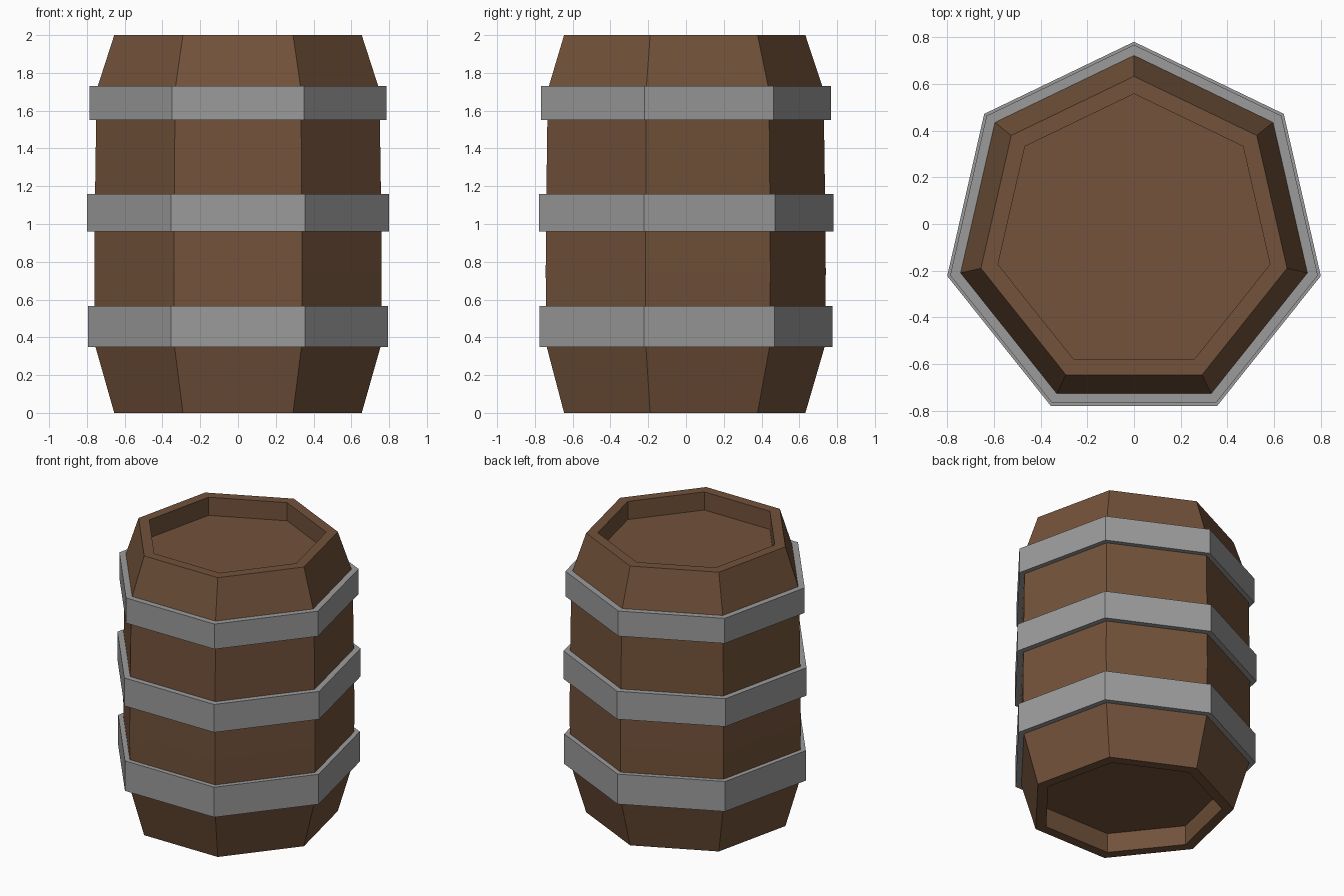
import bpy
import bmesh
from math import cos, sin, pi, tau

SIDES = 7
CENTRE_Y = -0.04

cube = bpy.data.objects.get("Cube")
if cube:
    bpy.data.objects.remove(cube, do_unlink=True)


def material(name, colour):
    mat = bpy.data.materials.new(name)
    mat.use_nodes = True
    mat.diffuse_color = colour
    mat.node_tree.nodes["Principled BSDF"].inputs["Base Color"].default_value = colour
    return mat


def lathe(name, profile, mat, closed=False):
    """Sweep (radius, height) points around a seven-sided ring."""
    bm = bmesh.new()
    rings = []
    for r, z in profile:
        angles = [pi / 2 + tau * i / SIDES for i in range(SIDES)]
        rings.append([bm.verts.new((r * cos(a), CENTRE_Y + r * sin(a), z)) for a in angles])
    pairs = list(zip(rings, rings[1:]))
    if closed:
        pairs.append((rings[-1], rings[0]))
    else:
        bm.faces.new(rings[0])
        bm.faces.new(rings[-1])
    for low, high in pairs:
        for i in range(SIDES):
            j = (i + 1) % SIDES
            bm.faces.new((low[i], low[j], high[j], high[i]))
    bmesh.ops.recalc_face_normals(bm, faces=bm.faces)
    mesh = bpy.data.meshes.new(name)
    bm.to_mesh(mesh)
    bm.free()
    mesh.materials.append(mat)
    obj = bpy.data.objects.new(name, mesh)
    bpy.context.collection.objects.link(obj)
    return obj


wood = material("brown wood", (0.17, 0.085, 0.043, 1))
metal = material("grey metal", (0.33, 0.33, 0.33, 1))

# Bulging body with a recessed lid and base
lathe("barrel_body", [
    (0.597, 0.14), (0.597, 0), (0.672, 0), (0.777, 0.36), (0.78, 0.75),
    (0.777, 1.1), (0.768, 1.71), (0.672, 2), (0.597, 2), (0.597, 1.87),
], wood)

# Metal hoops
for name, radius, bottom, top in (
    ("lower_hoop", 0.815, 0.35, 0.565),
    ("middle_hoop", 0.82, 0.96, 1.16),
    ("upper_hoop", 0.807, 1.55, 1.73),
):
    inner = radius - 0.06
    lathe(name, [(inner, bottom), (radius, bottom), (radius, top), (inner, top)], metal, closed=True)
